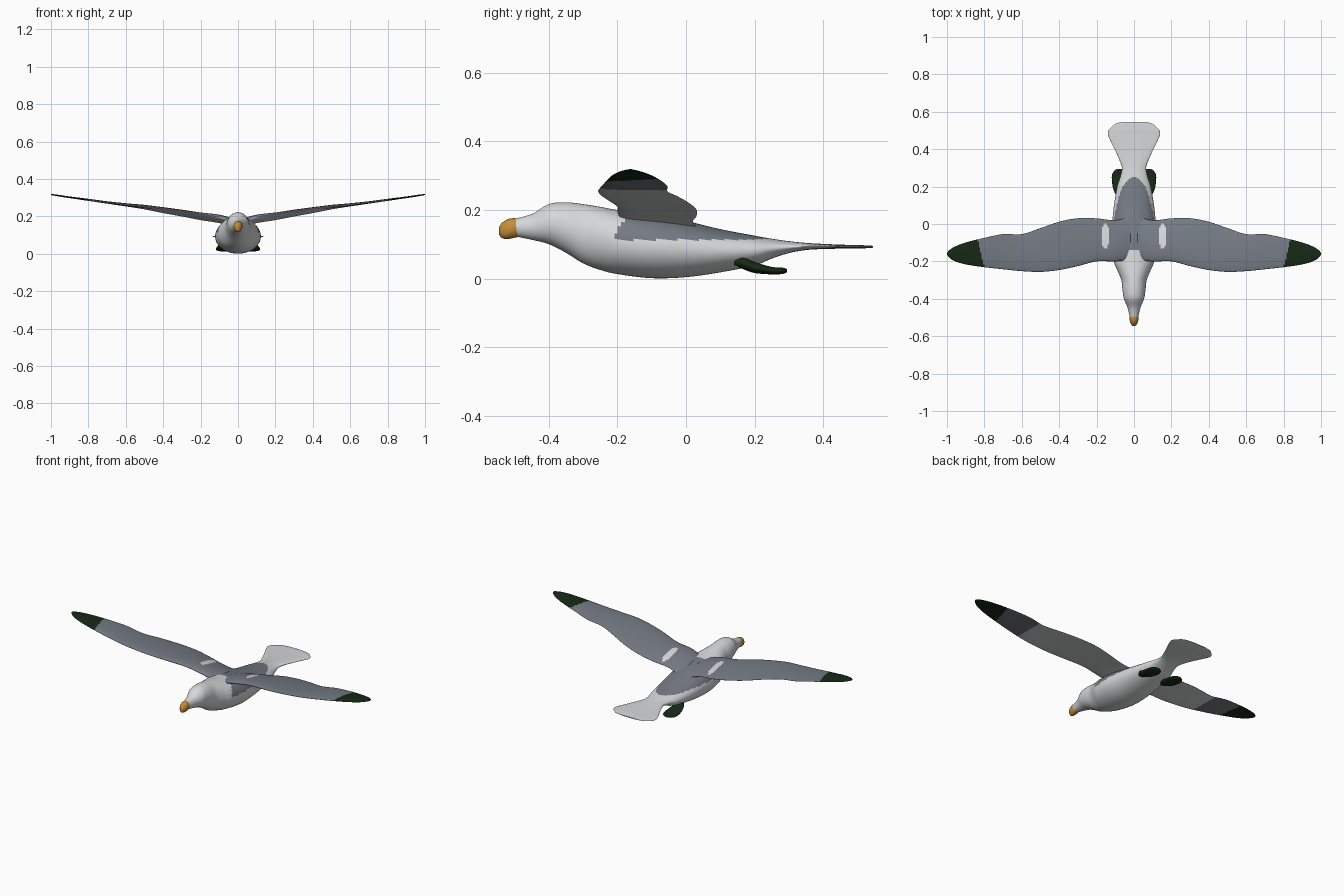
import bpy, bmesh, math
from mathutils import Vector

cube = bpy.data.objects.get("Cube")
if cube:
    bpy.data.objects.remove(cube, do_unlink=True)


def material(name, rgb):
    m = bpy.data.materials.new(name)
    m.use_nodes = True
    m.diffuse_color = (*rgb, 1)
    m.node_tree.nodes["Principled BSDF"].inputs["Base Color"].default_value = (*rgb, 1)
    return m


white = material("white plumage", (0.67, 0.68, 0.69))
slate = material("slate plumage", (0.175, 0.195, 0.23))
dark = material("dark green", (0.008, 0.022, 0.008))
orange = material("beak orange", (0.55, 0.27, 0.04))


def resample(rows, steps):
    """Smooth spline through the rows of a station table."""
    out = []
    last = len(rows) - 1
    for i in range(last):
        a, b = rows[max(i - 1, 0)], rows[i]
        c, d = rows[i + 1], rows[min(i + 2, last)]
        for k in range(steps):
            t = k / steps
            out.append([q + 0.5 * t * (r - p + t * (2 * p - 5 * q + 4 * r - s
                        + t * (3 * (q - r) + s - p))) for p, q, r, s in zip(a, b, c, d)])
    return out + [list(rows[last])]


def loft(name, rings, mats, pick=None):
    """Skin closed rings, colour faces by rule, shade smooth."""
    bm = bmesh.new()
    loops = [[bm.verts.new(p) for p in ring] for ring in rings]
    n = len(loops[0])
    for a, b in zip(loops, loops[1:]):
        for i in range(n):
            j = (i + 1) % n
            bm.faces.new((a[i], a[j], b[j], b[i]))
    bm.faces.new(loops[0])
    bm.faces.new(loops[-1])
    bmesh.ops.recalc_face_normals(bm, faces=bm.faces)
    bm.normal_update()
    for f in bm.faces:
        f.smooth = True
        if pick:
            f.material_index = pick(f.calc_center_median(), f.normal)
    mesh = bpy.data.meshes.new(name)
    bm.to_mesh(mesh)
    bm.free()
    for m in mats:
        mesh.materials.append(m)
    obj = bpy.data.objects.new(name, mesh)
    bpy.context.collection.objects.link(obj)
    return obj


def long_rings(rows, steps, sides, x=0):
    """Elliptical rings along y from (y, bottom, top, half width)."""
    rings = []
    for y, lo, hi, w in resample(rows, steps):
        angles = [2 * math.pi * i / sides for i in range(sides)]
        rings.append([Vector((x + w * math.cos(a), y,
                              (lo + hi) / 2 + (hi - lo) / 2 * math.sin(a))) for a in angles])
    return rings


# Head, body and fanned tail in one skin
body_rows = [
    (-0.51, 0.125, 0.172, 0.020), (-0.45, 0.113, 0.188, 0.034),
    (-0.40, 0.100, 0.217, 0.054), (-0.35, 0.075, 0.222, 0.062),
    (-0.30, 0.044, 0.217, 0.068), (-0.25, 0.025, 0.209, 0.088),
    (-0.20, 0.013, 0.200, 0.108), (-0.10, 0.001, 0.187, 0.122),
    (0.00, 0.004, 0.168, 0.117), (0.10, 0.018, 0.144, 0.107),
    (0.20, 0.038, 0.125, 0.090), (0.25, 0.058, 0.116, 0.074),
    (0.30, 0.074, 0.109, 0.065), (0.35, 0.083, 0.104, 0.081),
    (0.40, 0.086, 0.101, 0.104), (0.45, 0.087, 0.099, 0.128),
    (0.48, 0.087, 0.098, 0.139), (0.50, 0.087, 0.098, 0.136),
    (0.52, 0.088, 0.097, 0.118), (0.538, 0.089, 0.096, 0.094),
    (0.545, 0.090, 0.095, 0.060)]


def body_colour(c, n):
    neck = -0.14 - 6 * c.x ** 2
    rump = 0.25 - 14 * c.x ** 2
    return int(c.z > 0.113 and neck < c.y < rump)


loft("body", long_rings(body_rows, 8, 72), [white, slate], body_colour)

# Beak with a blunt drooping tip
beak_rows = [
    (-0.485, 0.122, 0.172, 0.021), (-0.50, 0.119, 0.176, 0.024),
    (-0.52, 0.115, 0.173, 0.022), (-0.537, 0.118, 0.162, 0.015),
    (-0.545, 0.128, 0.150, 0.006)]
loft("beak", long_rings(beak_rows, 5, 24), [orange])

# Wing stations: x, leading y, trailing y, height, half thickness, tilt
wing_rows = [
    (0.02, -0.19, 0.04, 0.158, 0.016, 0.014), (0.10, -0.20, 0.02, 0.180, 0.015, 0.015),
    (0.20, -0.20, 0.03, 0.196, 0.012, 0.015), (0.30, -0.225, 0.031, 0.214, 0.010, 0.014),
    (0.40, -0.246, 0.012, 0.230, 0.009, 0.012), (0.50, -0.256, -0.022, 0.246, 0.008, 0.008),
    (0.60, -0.252, -0.054, 0.258, 0.007, 0.004), (0.70, -0.242, -0.054, 0.271, 0.006, 0.002),
    (0.80, -0.231, -0.074, 0.286, 0.005, 0.0), (0.90, -0.216, -0.099, 0.300, 0.004, 0.0),
    (0.96, -0.198, -0.122, 0.309, 0.004, 0.0), (0.99, -0.178, -0.142, 0.314, 0.003, 0.0),
    (1.0, -0.164, -0.156, 0.316, 0.002, 0.0)]


def wing_colour(c, n):
    x = abs(c.x)
    if x > 0.82 + 0.25 * (c.y + 0.15):
        return 2
    if n.z < 0:
        return int(x > 0.63)
    patch = ((x - 0.153) / 0.02) ** 2 + ((c.y + 0.065) / 0.07) ** 2
    return int(patch > 1)


def wing_rings(side, sides=64):
    rings = []
    for x, lead, trail, z, thick, tilt in resample(wing_rows, 14):
        ring = []
        for i in range(sides):
            a = 2 * math.pi * i / sides
            u = math.cos(a)
            height = z + thick * math.sin(a) * (1 - 0.4 * u) - tilt * u + 0.5 * thick * (1 - u * u)
            ring.append(Vector((side * x, (lead + trail) / 2 + (trail - lead) / 2 * u, height)))
        rings.append(ring)
    return rings


# Webbed foot trailing behind, tucked under the belly
foot_rows = [
    (0.142, 0.040, 0.056, 0.010), (0.165, 0.028, 0.062, 0.026),
    (0.20, 0.016, 0.048, 0.038), (0.25, 0.012, 0.034, 0.043),
    (0.28, 0.013, 0.032, 0.034), (0.295, 0.018, 0.028, 0.014)]

for side, label in ((1, "left"), (-1, "right")):
    loft(label + "_wing", wing_rings(side), [white, slate, dark], wing_colour)
    loft(label + "_foot", long_rings(foot_rows, 4, 24, side * 0.076), [dark])
